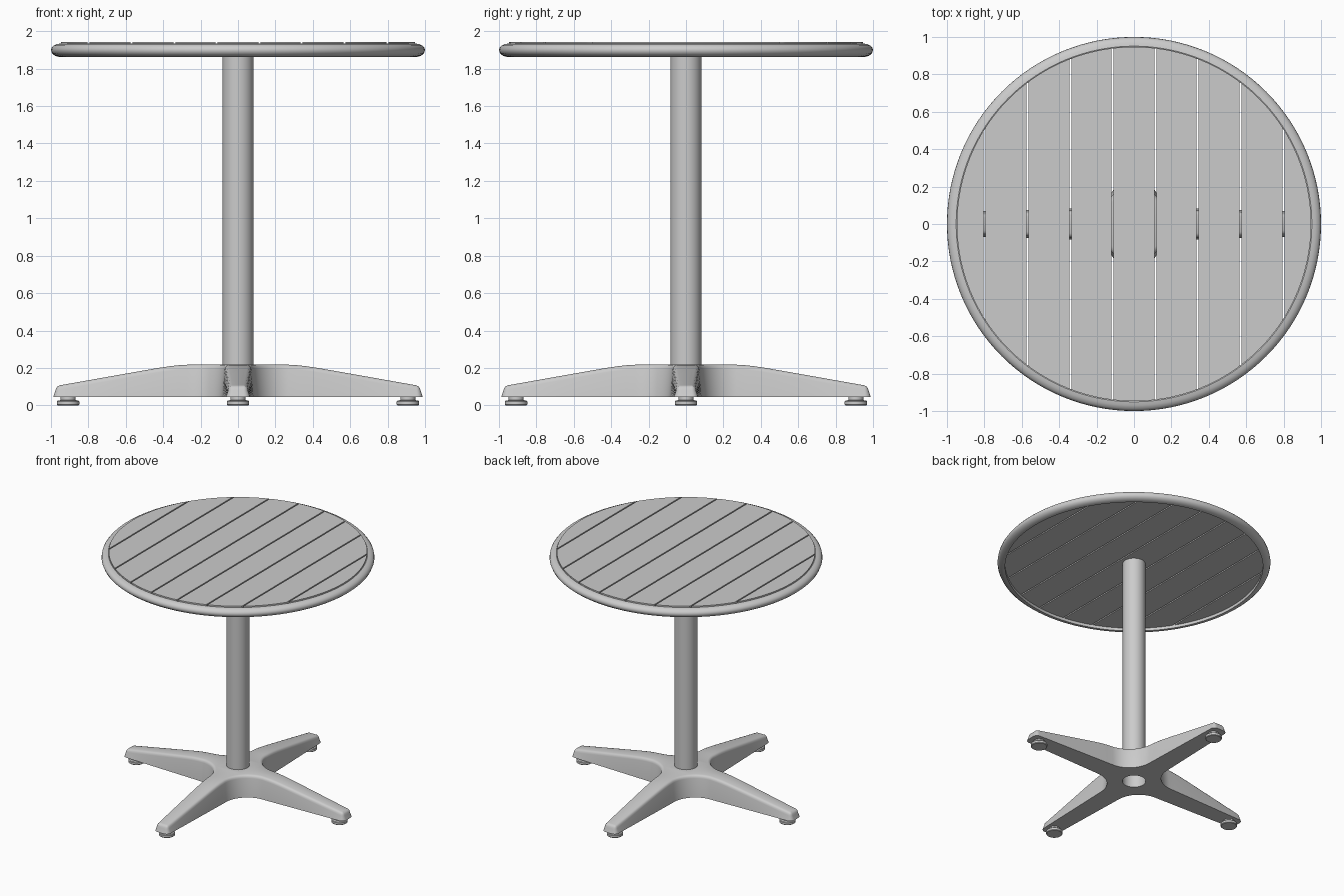
import bpy, bmesh, math
from math import sin, cos, pi, sqrt, log, exp

if "Cube" in bpy.data.objects:
    bpy.data.objects.remove(bpy.data.objects["Cube"])

mat = bpy.data.materials.new("brushed grey")
mat.diffuse_color = (0.6, 0.6, 0.6, 1)
mat.use_nodes = True
mat.node_tree.nodes["Principled BSDF"].inputs["Base Color"].default_value = mat.diffuse_color


def finish(name, bm, angle=35):
    bmesh.ops.remove_doubles(bm, verts=bm.verts, dist=1e-5)
    bmesh.ops.recalc_face_normals(bm, faces=bm.faces)
    me = bpy.data.meshes.new(name)
    bm.to_mesh(me)
    bm.free()
    ob = bpy.data.objects.new(name, me)
    bpy.context.collection.objects.link(ob)
    me.materials.append(mat)
    bpy.ops.object.select_all(action='DESELECT')
    ob.select_set(True)
    bpy.context.view_layer.objects.active = ob
    bpy.ops.object.shade_smooth_by_angle(angle=math.radians(angle))
    return ob


def lathe(name, profile, segs, centre=(0, 0), closed=False):
    """Turn an (r, z) profile round a vertical axis."""
    bm = bmesh.new()
    rings = [[bm.verts.new((centre[0] + r * cos(2 * pi * k / segs),
                            centre[1] + r * sin(2 * pi * k / segs), z))
              for k in range(segs)] for r, z in profile]
    pairs = list(zip(rings, rings[1:]))
    if closed:
        pairs.append((rings[-1], rings[0]))
    else:
        bm.faces.new(rings[0])
        bm.faces.new(rings[-1])
    for a, b in pairs:
        for k in range(segs):
            n = (k + 1) % segs
            bm.faces.new((a[k], a[n], b[n], b[k]))
    return finish(name, bm)


# Rounded rim around the table top
lathe("table_rim", [(0.945, 1.862), (0.962, 1.864), (0.980, 1.870), (0.994, 1.882),
                    (1.0, 1.897), (0.997, 1.911), (0.987, 1.923), (0.970, 1.931),
                    (0.951, 1.934), (0.945, 1.931)], 128, closed=True)

# Nine slats cut to the circle, with open gaps
R, GAP = 0.947, 0.005
edges = [-R, -0.80, -0.57, -0.34, -0.115, 0.115, 0.34, 0.57, 0.80, R]
for i in range(9):
    x0 = edges[i] + (GAP if i > 0 else 0)
    x1 = edges[i + 1] - (GAP if i < 8 else 0)
    a0, a1 = math.acos(max(-1, x0 / R)), math.acos(min(1, x1 / R))
    N = 16
    arc = [a0 + (a1 - a0) * k / N for k in range(N + 1)]
    pts = [(R * cos(a), R * sin(a)) for a in arc]
    low = [(x, -y) for x, y in reversed(pts)]
    if i == 0:
        low = low[:-1]
    if i == 8:
        low = low[1:]
    pts += low
    bm = bmesh.new()
    f = bm.faces.new([bm.verts.new((x, y, 1.885)) for x, y in pts])
    top = bmesh.ops.extrude_face_region(bm, geom=[f])["geom"]
    bmesh.ops.translate(bm, vec=(0, 0, 0.058),
                        verts=[g for g in top if isinstance(g, bmesh.types.BMVert)])
    finish(f"slat_{i + 1}", bm)

# Pole
lathe("pole", [(0.083, 0.17), (0.083, 1.89)], 64)

# Cross base: half outline of one arm as (x, y, outward normal)
ZB, HOLE = 0.045, 0.086


def top_z(x):
    return 0.219 - 0.177 * 0.04 * log(1 + exp((x - 0.32) / 0.04))


FR, C = 0.193, 0.278                     # fillet between neighbouring arms
TIP, TW, CR = 0.988, 0.064, 0.035        # arm tip, half width, corner radius
outline = []
for k in range(13):
    a = math.radians(225 + 42.5 * k / 12)
    outline.append((C + FR * cos(a), C + FR * sin(a), -cos(a), -sin(a)))
xs, ys = outline[-1][:2]
for k in range(1, 15):
    t = k / 14
    outline.append((xs + (TIP - CR - xs) * t, ys + (TW - ys) * t, 0.03, 1))
for k in range(1, 7):
    a = pi / 2 * (1 - k / 6)
    outline.append((TIP - CR + CR * cos(a), TW - CR + CR * sin(a), cos(a), sin(a)))
outline.append((TIP, 0, 1, 0))


def section(p):
    """Points up the side of the arm: drafted wall then rounded top edge."""
    x, y, nx, ny = p
    out = []
    for off, drop in ((0, None), (0.012, 0.024), (0.015, 0.012), (0.022, 0.004), (0.034, 0)):
        px, py = x - nx * off, max(0, y - ny * off)
        out.append((px, py, ZB if drop is None else top_z(px) - drop))
    return out


bm = bmesh.new()
for q in range(4):
    ca, sa = round(cos(q * pi / 2)), round(sin(q * pi / 2))

    def vert(p):
        return bm.verts.new((p[0] * ca - p[1] * sa, p[0] * sa + p[1] * ca, p[2]))

    loops = []
    for p in outline:
        s = section(p)
        loops.append([vert(c) for c in s] + [vert((x, -y, z)) for x, y, z in reversed(s)])
    for a, b in zip(loops, loops[1:]):
        n = len(a)
        for k in range(n):
            m = (k + 1) % n
            bm.faces.new((a[k], a[m], b[m], b[k]))
    # Hub: flat top and bottom around the hole, and the hole wall
    first = loops[0]
    angs = [-pi / 4 + pi / 2 * k / 12 for k in range(13)]
    zt = section(outline[0])[-1][2]
    hi = [vert((HOLE * cos(a), HOLE * sin(a), zt)) for a in angs]
    lo = [vert((HOLE * cos(a), HOLE * sin(a), ZB)) for a in angs]
    bm.faces.new([first[4], first[5]] + hi)
    bm.faces.new([first[0], first[-1]] + lo)
    for k in range(12):
        bm.faces.new((hi[k], hi[k + 1], lo[k + 1], lo[k]))
bmesh.ops.remove_doubles(bm, verts=bm.verts, dist=1e-5)
bmesh.ops.dissolve_degenerate(bm, dist=1e-5, edges=bm.edges)
finish("cross_base", bm, 40)

# Levelling feet under the arm tips
for q in range(4):
    a = q * pi / 2
    lathe(f"foot_{q + 1}", [(0.056, 0), (0.06, 0.004), (0.06, 0.02), (0.056, 0.025),
                            (0.04, 0.028), (0.04, 0.05)], 32,
          centre=(0.908 * cos(a), 0.908 * sin(a)))
